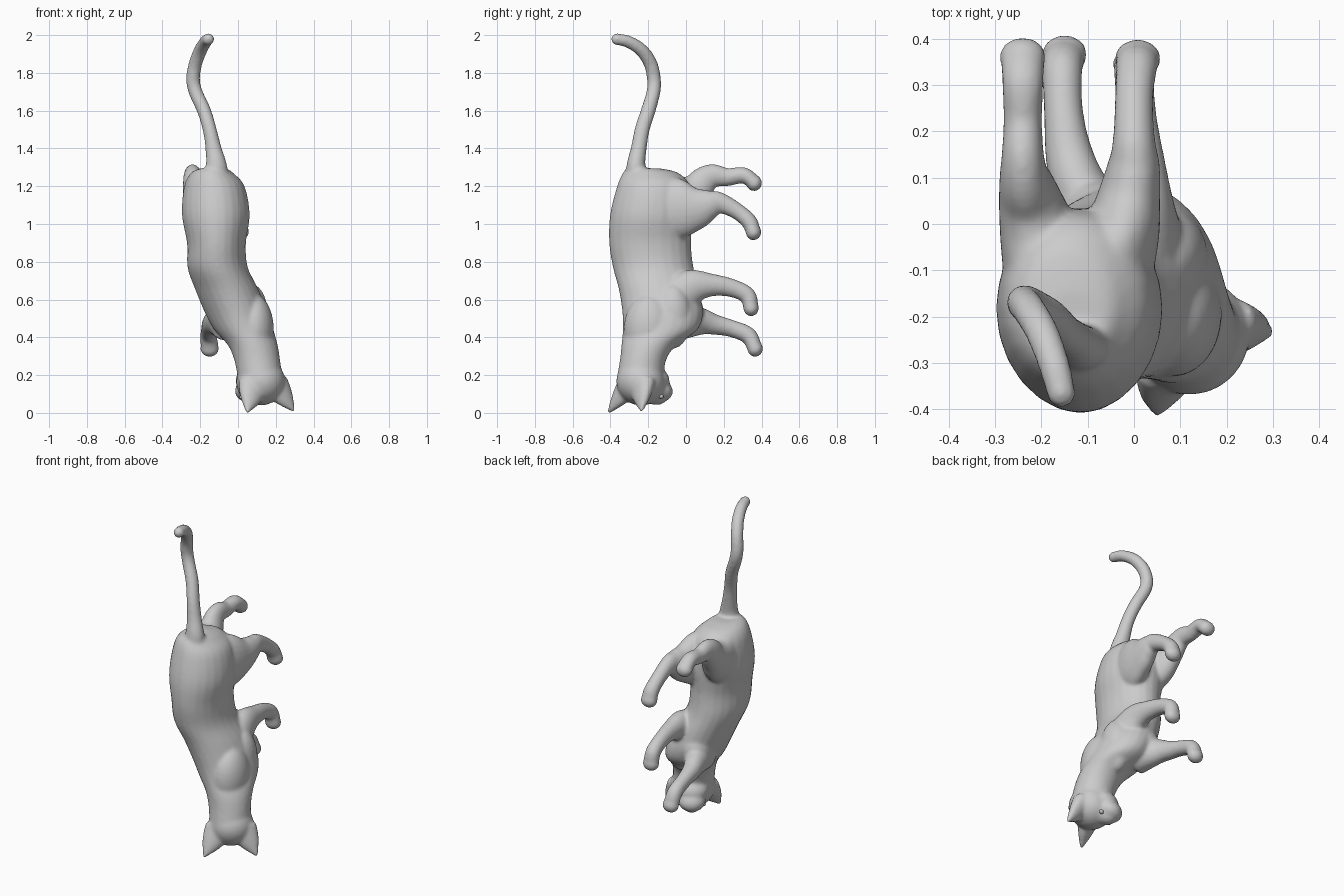
import bpy, bmesh, math
from mathutils import Vector, Matrix

X = Vector((1, 0, 0))


def spline(pts, steps=5):
    """Catmull-Rom through tuples of (x, y, z, r1, r2)."""
    out = []
    for i in range(len(pts) - 1):
        a, b = pts[max(i - 1, 0)], pts[i]
        c, d = pts[i + 1], pts[min(i + 2, len(pts) - 1)]
        for k in range(steps):
            t = k / steps
            out.append([0.5 * (2 * q + (r - p) * t + (2 * p - 5 * q + 4 * r - s) * t * t
                               + (3 * q - p - 3 * r + s) * t ** 3)
                        for p, q, r, s in zip(a, b, c, d)])
    out.append(list(pts[-1]))
    return out


def tube(bm, pts, axis=X, flat=False, sides=24):
    """Closed loft of ellipses along a path; flat keeps every ring level."""
    pts = spline(pts)
    rings = []
    for i, p in enumerate(pts):
        a, b = pts[max(i - 1, 0)], pts[min(i + 1, len(pts) - 1)]
        t = Vector((0, 0, -1)) if flat else (Vector(b[:3]) - Vector(a[:3])).normalized()
        u = (axis - t * t.dot(axis)).normalized()
        v = t.cross(u)
        rings.append([bm.verts.new(Vector(p[:3]) + u * p[3] * math.cos(w) + v * p[4] * math.sin(w))
                      for w in (2 * math.pi * k / sides for k in range(sides))])
    for r, s in zip(rings, rings[1:]):
        for k in range(sides):
            j = (k + 1) % sides
            bm.faces.new((r[k], r[j], s[j], s[k]))
    bm.faces.new(rings[0][::-1])
    bm.faces.new(rings[-1])


def ball(bm, loc, size, frame=Matrix.Identity(4)):
    m = frame @ Matrix.Translation(loc) @ Matrix.Diagonal((*size, 1))
    bmesh.ops.create_uvsphere(bm, u_segments=24, v_segments=16, radius=1, matrix=m)


def finish(bm, name):
    bmesh.ops.recalc_face_normals(bm, faces=bm.faces)
    for f in bm.faces:
        f.smooth = True
    me = bpy.data.meshes.new(name)
    bm.to_mesh(me)
    bm.free()
    ob = bpy.data.objects.new(name, me)
    bpy.context.collection.objects.link(ob)
    return ob


def extents(z, x0, x1, y0, y1):
    """Level body ring from its x and y limits."""
    return ((x0 + x1) / 2, (y0 + y1) / 2, z, (x1 - x0) / 2, (y1 - y0) / 2)


bm = bmesh.new()

# torso and neck, rump at the top
tube(bm, [extents(*e) for e in (
    (1.295, -.20, -.06, -.31, -.14),
    (1.27, -.25, -.025, -.335, -.04),
    (1.20, -.285, .035, -.365, .02),
    (1.05, -.297, .062, -.402, .035),
    (.90, -.27, .042, -.407, .027),
    (.77, -.267, .052, -.387, .04),
    (.65, -.225, .11, -.355, .07),
    (.53, -.175, .16, -.337, .09),
    (.44, -.125, .188, -.335, .06),
    (.36, -.055, .21, -.342, -.05),
    (.28, -.02, .223, -.35, -.105),
    (.18, .0, .235, -.368, -.12))], flat=True)

# chest and shoulders, turned with the twist of the spine
ball(bm, (0, 0, 0), (.12, .165, .13),
     Matrix.Translation((-.03, -.06, .54)) @ Matrix.Rotation(math.radians(32), 4, 'Z'))
ball(bm, (.075, -.07, .51), (.085, .10, .17))
ball(bm, (.083, -.195, .44), (.107, .135, .19))

# tail
tail = [(-.12, -.26, 1.24, .075, .06), (-.115, -.265, 1.31, .057, .050),
        (-.13, -.25, 1.4, .043, .042), (-.15, -.232, 1.5, .037, .040),
        (-.18, -.20, 1.6, .037, .039), (-.225, -.172, 1.7, .037, .037),
        (-.238, -.17, 1.77, .037, .037), (-.225, -.188, 1.85, .036, .037),
        (-.198, -.235, 1.92, .036, .035), (-.172, -.305, 1.965, .034, .033),
        (-.157, -.365, 1.978, .031, .031)]
tube(bm, tail)
ball(bm, tail[-1][:3], (.032,) * 3)

# hind legs, then front legs: haunch or shoulder down to the paw
legs = [
    [(-.08, -.16, 1.09, .11, .17), (-.03, -.03, 1.08, .085, .16), (-.01, .06, 1.085, .068, .115),
     (0, .13, 1.105, .056, .078), (0, .18, 1.112, .046, .056), (0, .27, 1.068, .042, .044),
     (.005, .335, 1.012, .045, .043), (.008, .354, .962, .049, .039)],
    [(-.17, -.16, 1.11, .11, .17), (-.205, -.03, 1.13, .085, .14), (-.225, .05, 1.18, .068, .09),
     (-.237, .10, 1.233, .054, .075), (-.24, .15, 1.255, .046, .062), (-.24, .22, 1.248, .042, .048),
     (-.24, .305, 1.258, .045, .043), (-.24, .358, 1.222, .049, .039)],
    [(.02, -.07, .60, .10, .11), (.02, .03, .665, .07, .095), (.015, .13, .677, .053, .062),
     (.005, .24, .662, .043, .049), (0, .325, .622, .044, .045), (.003, .342, .56, .048, .039)],
    [(-.06, -.05, .48, .10, .10), (-.115, .07, .485, .065, .075), (-.14, .15, .468, .052, .055),
     (-.152, .24, .447, .043, .046), (-.155, .33, .41, .044, .045), (-.15, .363, .345, .048, .039)],
]
for leg in legs:
    tube(bm, leg)
    x, y, z, r1, r2 = leg[-1]
    ball(bm, (x, y + .003, z - .005), (r1 + .002, r2 + .003, .044))

# head, built in its own frame: side, forward, up
F = Vector((-.46, .75, -.47)).normalized()
R = Vector((.82, .57, 0))
R = (R - F * R.dot(F)).normalized()
U = F.cross(R)
if U.z > 0:
    U = -U
C = Vector((.12, -.24, .165))
H = Matrix((R, F, U)).transposed().to_4x4()
H.translation = C
ball(bm, (0, 0, 0), (.13, .13, .125), H)
ball(bm, (0, .12, -.015), (.08, .075, .06), H)
ball(bm, (0, .09, .015), (.065, .09, .06), H)
ball(bm, (0, .06, -.05), (.095, .09, .07), H)

# ears
for side, tip in ((1, Vector((.297, -.235, .008))), (-1, Vector((.049, -.412, .000)))):
    base = H @ Vector((side * .068, -.02, .03))
    mid = base.lerp(tip, .5)
    tube(bm, [(*base, .085, .06), (*mid, .058, .036), (*tip, .008, .008)], axis=R)

# fuse everything into one smooth skin
body = finish(bm, "cat_body")
rm = body.modifiers.new("fuse", 'REMESH')
rm.mode = 'VOXEL'
rm.voxel_size = .009
rm.use_smooth_shade = True
sm = body.modifiers.new("soften", 'SMOOTH')
sm.factor = .5
sm.iterations = 11

# eyes and nose
for side, name in ((1, "left_eye"), (-1, "right_eye")):
    bm = bmesh.new()
    ball(bm, (side * .064, .112, .03), (.016, .013, .012), H)
    finish(bm, name)
bm = bmesh.new()
ball(bm, (0, .183, .0), (.014, .008, .009), H)
finish(bm, "nose")
